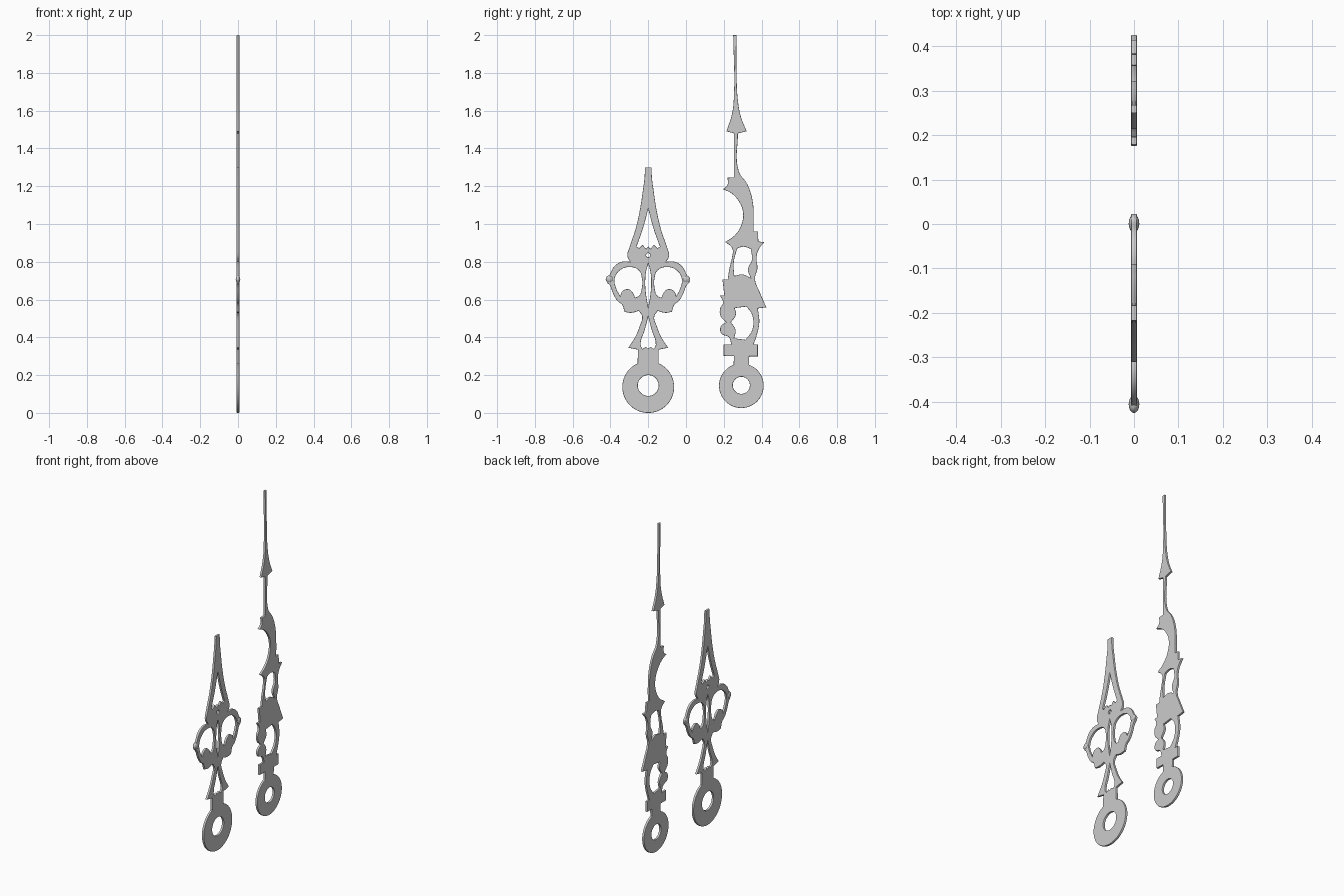
import bpy
from math import radians, cos, sin
from mathutils import Vector


def arc(cy, cz, r, a0, a1, n=16):
    return [(cy + r * cos(radians(a0 + (a1 - a0) * i / n)),
             cz + r * sin(radians(a0 + (a1 - a0) * i / n))) for i in range(n + 1)]


def circle(cy, cz, r, n=16):
    return arc(cy, cz, r, 0, 360, n)[:-1]


def mirrored(half):
    """Close a half outline across the centre line."""
    return half + [(-y, z) for y, z in reversed(half) if abs(y) > 1e-5]


def plate(name, loops, offset_y=0.0):
    """Filled outline with holes in the y-z plane; sharp turns stay corners."""
    cu = bpy.data.curves.new(name, 'CURVE')
    cu.dimensions, cu.fill_mode = '2D', 'BOTH'
    cu.resolution_u = 5
    cu.extrude, cu.bevel_depth, cu.offset, cu.bevel_resolution = 0.004, 0.003, -0.003, 1
    for pts in loops:
        sp = cu.splines.new('BEZIER')
        sp.bezier_points.add(len(pts) - 1)
        sp.use_cyclic_u = True
        for i, p in enumerate(pts):
            a = Vector(p) - Vector(pts[i - 1])
            b = Vector(pts[(i + 1) % len(pts)]) - Vector(p)
            bp = sp.bezier_points[i]
            bp.co = (p[0], p[1], 0)
            kind = 'VECTOR' if a.angle(b) > radians(58) else 'AUTO'
            bp.handle_left_type = bp.handle_right_type = kind
    ob = bpy.data.objects.new(name, cu)
    bpy.context.collection.objects.link(ob)
    ob.rotation_euler = (radians(90), 0, radians(90))
    ob.location.y = offset_y
    bpy.ops.object.select_all(action='DESELECT')
    ob.select_set(True)
    bpy.context.view_layer.objects.active = ob
    bpy.ops.object.convert(target='MESH')
    bpy.ops.object.shade_smooth_by_angle(angle=radians(30))


# Hour hand: right half of the outline, from ring to tip
hour = arc(0, .137, .137, -90, 66, 14) + [
    (.055, .335), (.105, .345), (.07, .40), (.045, .46), (.032, .51),
    (.05, .54), (.09, .53), (.125, .535), (.14, .575), (.16, .59),
    (.185, .63), (.203, .675), (.217, .69), (.222, .708), (.205, .73),
    (.18, .775), (.14, .80), (.095, .80), (.11, .83), (.098, .88),
    (.068, .97), (.043, 1.08), (.028, 1.18), (.02, 1.24), (.017, 1.30)]
teardrop = [(0, 1.08), (.03, .97), (.062, .88), (.048, .872), (.03, .89), (.012, .868), (0, .88)]
scroll = [(.05, .755), (.10, .772), (.15, .755), (.178, .71), (.17, .66), (.148, .618),
          (.138, .643), (.105, .655), (.083, .638), (.07, .61), (.048, .62), (.034, .66), (.033, .71)]
lens = [(0, .79), (.011, .75), (.016, .69), (.012, .63), (0, .56)]
leg_gap = [(0, .51), (.018, .44), (.04, .36), (.03, .338), (.012, .35), (0, .34)]
plate("hour_hand", [mirrored(hour), mirrored(teardrop), scroll,
                    [(-y, z) for y, z in scroll], mirrored(lens), mirrored(leg_gap),
                    circle(0, .835, .011, 8), circle(0, .145, .055)], -0.2)

# Thick rounded bosses at the sides of the scrolls
for side, y in (("left", -.405), ("right", .001)):
    bpy.ops.mesh.primitive_uv_sphere_add(segments=16, ring_count=10, location=(0, y, .708))
    boss = bpy.context.object
    boss.name = side + "_boss"
    boss.scale = (.012, .02, .02)
    bpy.ops.object.shade_smooth()

# Minute hand: ring, then right edge going up, then left edge going down
ring = arc(.293, .144, .118, -250, 70, 28)
right = [
    (.335, .299), (.380, .299), (.380, .363), (.358, .363), (.377, .42), (.388, .48),
    (.380, .553), (.425, .559), (.39, .64), (.365, .71), (.378, .765), (.373, .82),
    (.385, .866), (.414, .903), (.383, .908), (.381, .961), (.357, .961), (.358, 1.03),
    (.353, 1.12), (.325, 1.21), (.279, 1.279), (.275, 1.48), (.321, 1.491), (.29, 1.57),
    (.274, 1.66), (.268, 1.77), (.267, 2.0)]
left = [
    (.250, 2.0), (.253, 1.66), (.243, 1.58), (.214, 1.491), (.254, 1.48), (.254, 1.247),
    (.220, 1.245), (.219, 1.205), (.195, 1.184), (.240, 1.163), (.280, 1.12), (.302, 1.062),
    (.294, .998), (.258, .94), (.208, .905), (.245, .871), (.243, .82), (.230, .765),
    (.221, .707), (.193, .707), (.203, .622), (.179, .622), (.196, .585), (.180, .55),
    (.184, .511), (.212, .48), (.184, .457), (.187, .421), (.227, .40), (.240, .363),
    (.199, .363), (.199, .302), (.253, .300)]
upper_gap = [(.270, .87), (.305, .88), (.343, .868), (.349, .81), (.328, .76), (.342, .715),
             (.30, .733), (.256, .725), (.252, .79)]
lower_gap = [(.258, .555), (.32, .563), (.350, .52), (.351, .44), (.315, .387), (.255, .395),
             (.262, .44), (.238, .48), (.264, .52)]
plate("minute_hand", [ring + right + left, upper_gap, lower_gap, circle(.293, .146, .045)])
